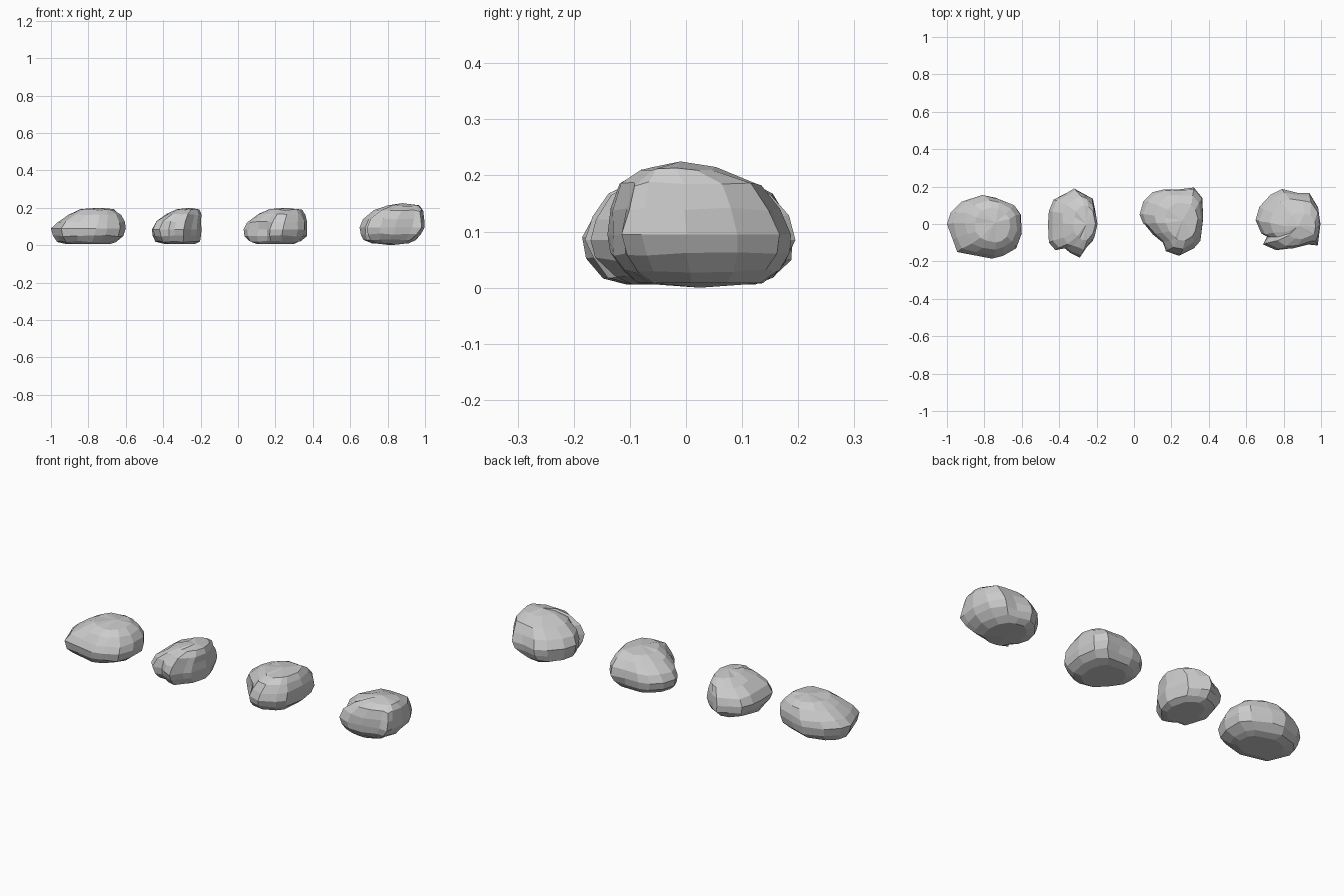
import bpy, bmesh, random
from mathutils import Vector

random.seed(4)


def rock(name, outline, layers, apex, jitter=0.004):
    """Stack the plan outline as rings, each fitted to (z, x0, x1, y0, y1)."""
    xs, ys = zip(*outline)
    ax, bx, ay, by = min(xs), max(xs), min(ys), max(ys)
    bm = bmesh.new()
    rings = []
    for k, (z, x0, x1, y0, y1) in enumerate(layers):
        soft = min(1.0, abs(k - 3) * 0.25)      # rounder toward base and crown
        ring = []
        for x, y in outline:
            p = Vector(((x - ax) / (bx - ax) * 2 - 1, (y - ay) / (by - ay) * 2 - 1))
            q = p.lerp(p.normalized() * 0.98, soft)
            j = [random.uniform(-jitter, jitter) for _ in range(3)]
            edge = 0 if k in (0, 3) else 1
            ring.append(bm.verts.new(((x0 + x1) / 2 + q.x * (x1 - x0) / 2 + j[0] * edge,
                                      (y0 + y1) / 2 + q.y * (y1 - y0) / 2 + j[1] * edge,
                                      max(0.001, z + j[2] * edge))))
        rings.append(ring)
    n = len(outline)
    for a, b in zip(rings, rings[1:]):
        for i in range(n):
            bm.faces.new((a[i], a[(i + 1) % n], b[(i + 1) % n], b[i]))
    # low base point and crown point
    base = layers[0]
    for ring, co in ((rings[0], ((base[1] + base[2]) / 2, (base[3] + base[4]) / 2, 0)),
                     (rings[-1], apex)):
        c = bm.verts.new(co)
        for i in range(n):
            bm.faces.new((ring[i], ring[(i + 1) % n], c))
    bmesh.ops.recalc_face_normals(bm, faces=bm.faces)
    bmesh.ops.dissolve_limit(bm, angle_limit=0.09, verts=bm.verts, edges=bm.edges)
    me = bpy.data.meshes.new(name)
    bm.to_mesh(me)
    bm.free()
    bpy.context.collection.objects.link(bpy.data.objects.new(name, me))


# Broad rock on the far left
rock("rock_broad",
     [(-1, 0), (-.98, .06), (-.92, .12), (-.81, .155), (-.74, .14), (-.64, .1), (-.605, .05),
      (-.6, -.05), (-.63, -.13), (-.7, -.17), (-.76, -.185), (-.86, -.165), (-.945, -.15), (-.97, -.08)],
     [(.006, -.92, -.68, -.11, .08), (.02, -.97, -.65, -.15, .12), (.05, -.99, -.61, -.18, .15),
      (.09, -1, -.6, -.185, .155), (.125, -.97, -.602, -.17, .15), (.165, -.91, -.625, -.14, .13),
      (.19, -.855, -.66, -.10, .09)], (-.74, .01, .2))

# Narrow rock with a steep right side
rock("rock_narrow",
     [(-.46, 0), (-.455, .07), (-.43, .13), (-.37, .16), (-.32, .19), (-.28, .165), (-.22, .135),
      (-.205, .06), (-.195, 0), (-.22, -.09), (-.25, -.12), (-.29, -.18), (-.34, -.155),
      (-.37, -.13), (-.42, -.14), (-.455, -.1)],
     [(.006, -.39, -.23, -.10, .12), (.02, -.44, -.205, -.14, .16), (.05, -.455, -.198, -.17, .185),
      (.085, -.46, -.195, -.18, .19), (.125, -.44, -.195, -.165, .18), (.165, -.385, -.195, -.14, .15),
      (.19, -.325, -.205, -.09, .10)], (-.255, 0, .2))

# Notched rock, front left bitten out
rock("rock_notched",
     [(.03, .05), (.05, .12), (.1, .17), (.16, .185), (.24, .185), (.32, .195), (.365, .14),
      (.37, .03), (.355, -.09), (.32, -.13), (.24, -.17), (.17, -.145), (.155, -.09), (.11, -.05), (.05, 0)],
     [(.006, .10, .30, -.10, .13), (.02, .06, .34, -.13, .165), (.05, .035, .365, -.16, .19),
      (.085, .03, .37, -.17, .195), (.125, .05, .37, -.16, .19), (.165, .11, .36, -.135, .165),
      (.19, .165, .34, -.09, .12)], (.26, .02, .2))

# Tall rock on the far right
rock("rock_tall",
     [(.65, .02), (.67, .09), (.73, .155), (.79, .185), (.87, .165), (.935, .165), (.98, .09),
      (.995, 0), (.985, -.08), (.98, -.115), (.93, -.11), (.84, -.13), (.76, -.14), (.69, -.11),
      (.715, -.07), (.68, -.05)],
     [(.008, .72, .91, -.09, .14), (.03, .67, .95, -.12, .17), (.06, .655, .98, -.135, .183),
      (.095, .65, .997, -.14, .187), (.14, .67, 1, -.135, .17), (.185, .725, .995, -.12, .14),
      (.212, .80, .975, -.08, .06)], (.88, -.01, .225))
